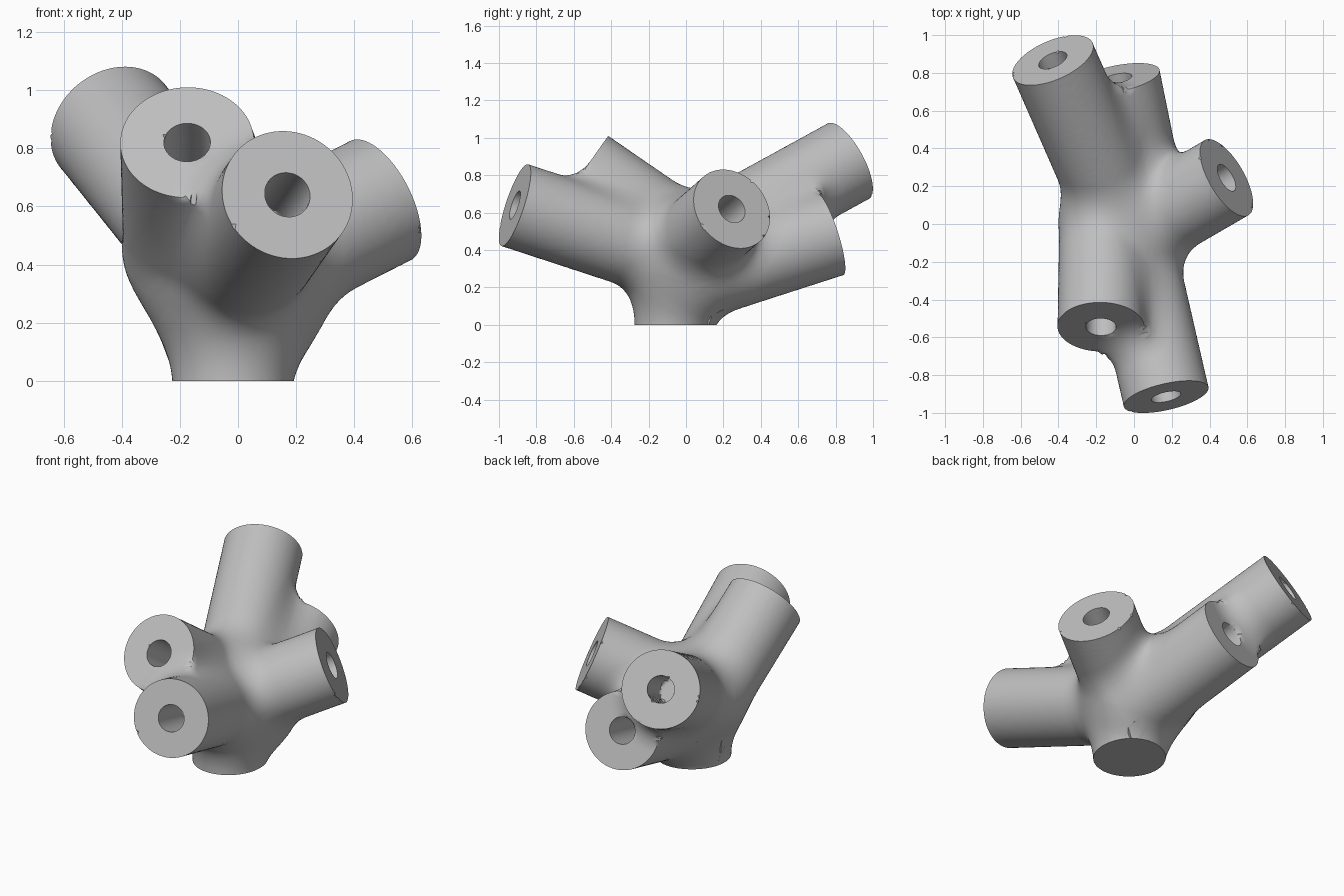
import bpy, bmesh
from math import sqrt, hypot, radians
from mathutils import Vector, Matrix

cube = bpy.data.objects.get("Cube")
if cube:
    bpy.data.objects.remove(cube, do_unlink=True)

R, BORE, DEPTH = 0.23, 0.08, 0.4      # socket radius, bore radius and depth
BLEND, VOXEL = 0.14, 0.014

# Each socket: inner point near the hub, centre of its open end
sockets = [
    ((-0.04, 0, 0.34), (0.17, -0.915, 0.64)),
    ((-0.165, -0.02, 0.46), (-0.175, -0.545, 0.82)),
    ((0, -0.04, 0.37), (0.49, 0.245, 0.62)),
    ((-0.05, 0, 0.40), (-0.43, 0.867, 0.875)),
    ((0.05, 0.08, 0.262), (-0.09, 0.77, 0.485)),
]
foot = ((-0.02, -0.07, 0.26), (-0.02, -0.07, -0.04))


def limb(pair, radius, bored):
    a, b = Vector(pair[0]), Vector(pair[1])
    return a, (b - a).normalized(), (b - a).length, radius, bored


limbs = [limb(s, R, True) for s in sockets] + [limb(foot, 0.205, False)]


def cylinder(name, a, b, radius):
    bm = bmesh.new()
    turn = (b - a).to_track_quat('Z', 'Y').to_matrix().to_4x4()
    bmesh.ops.create_cone(bm, cap_ends=True, segments=64, radius1=radius, radius2=radius,
                          depth=(b - a).length, matrix=Matrix.Translation((a + b) / 2) @ turn)
    mesh = bpy.data.meshes.new(name)
    bm.to_mesh(mesh)
    bm.free()
    ob = bpy.data.objects.new(name, mesh)
    bpy.context.collection.objects.link(ob)
    return ob


def apply_modifier(ob, kind, **settings):
    mod = ob.modifiers.new(kind.title(), kind)
    for key, value in settings.items():
        setattr(mod, key, value)
    bpy.context.view_layer.update()
    bpy.context.view_layer.objects.active = ob
    bpy.ops.object.modifier_apply(modifier=mod.name)


def combine(ob, other, operation):
    other.hide_render = True
    apply_modifier(ob, 'BOOLEAN', operation=operation, solver='EXACT', object=other)
    bpy.data.objects.remove(other, do_unlink=True)


def distance(p):
    """Distance to all limbs joined with soft fillets, less the bores."""
    total, carve = 10.0, -10.0
    for a, d, length, radius, bored in limbs:
        q = p - a
        t = q.dot(d)
        out = sqrt(max(q.length_squared - t * t, 0))
        side = (out if t > 0 else q.length) - radius
        cap = t - length
        dist = hypot(side, cap) if side > 0 and cap > 0 else max(side, cap)
        h = max(BLEND - abs(total - dist), 0)
        total = min(total, dist) - h * h / (4 * BLEND)
        if bored:
            carve = max(carve, min(BORE - out, cap + DEPTH))
    return max(total, carve)


def pull_to_surface(verts):
    eps = 0.0005
    axes = [Vector((eps, 0, 0)), Vector((0, eps, 0)), Vector((0, 0, eps))]
    for v in verts:
        for _ in range(5):
            value = distance(v.co)
            if abs(value) < 0.0004:
                break
            slope = Vector([distance(v.co + e) - value for e in axes]) / eps
            v.co -= slope * (value / max(slope.length_squared, 0.4))


# Sharp union of the limbs with blind bores, made into an even skin
pieces = [cylinder("branching_connector", a, a + d * n, r) for a, d, n, r, _ in limbs]
body = pieces[0]
for piece in pieces[1:]:
    combine(body, piece, 'UNION')
for a, d, length, _, bored in limbs:
    if bored:
        end = a + d * length
        combine(body, cylinder("bore_cutter", end - d * DEPTH, end + d * 0.05, BORE), 'DIFFERENCE')
apply_modifier(body, 'REMESH', mode='VOXEL', voxel_size=VOXEL)

# Fillet the joints
bm = bmesh.new()
bm.from_mesh(body.data)
pull_to_surface(bm.verts)
bmesh.ops.smooth_vert(bm, verts=bm.verts, factor=0.5, use_axis_x=True, use_axis_y=True,
                      use_axis_z=True)
pull_to_surface(bm.verts)

# Crisp round rims at the open ends and bores
near = VOXEL * 0.75
for v in bm.verts:
    for a, d, length, radius, bored in limbs:
        q = v.co - a
        t = q.dot(d)
        out = q - d * t
        if bored and abs(t - length) < near:
            for rim in (radius, BORE):
                if abs(out.length - rim) < near:
                    v.co = a + d * length + out.normalized() * rim
bmesh.ops.remove_doubles(bm, verts=bm.verts, dist=0.002)

# Flat foot on the ground
bmesh.ops.bisect_plane(bm, geom=bm.verts[:] + bm.edges[:] + bm.faces[:], dist=1e-5,
                       plane_co=(0, 0, 0), plane_no=(0, 0, 1), clear_inner=True)
ring = [e for e in bm.edges if e.is_boundary and all(v.co.z < 0.001 for v in e.verts)]
for face in bmesh.ops.holes_fill(bm, edges=ring, sides=0)["faces"]:
    face.normal_update()
    if face.normal.z > 0:
        face.normal_flip()
bm.to_mesh(body.data)
bm.free()

# Single grey material
grey = bpy.data.materials.new("plain_grey")
grey.use_nodes = True
colour = (0.52, 0.52, 0.52, 1)
grey.diffuse_color = colour
grey.node_tree.nodes["Principled BSDF"].inputs["Base Color"].default_value = colour
body.data.materials.clear()
body.data.materials.append(grey)

bpy.ops.object.select_all(action='DESELECT')
body.select_set(True)
bpy.context.view_layer.objects.active = body
bpy.ops.object.shade_smooth_by_angle(angle=radians(35))
